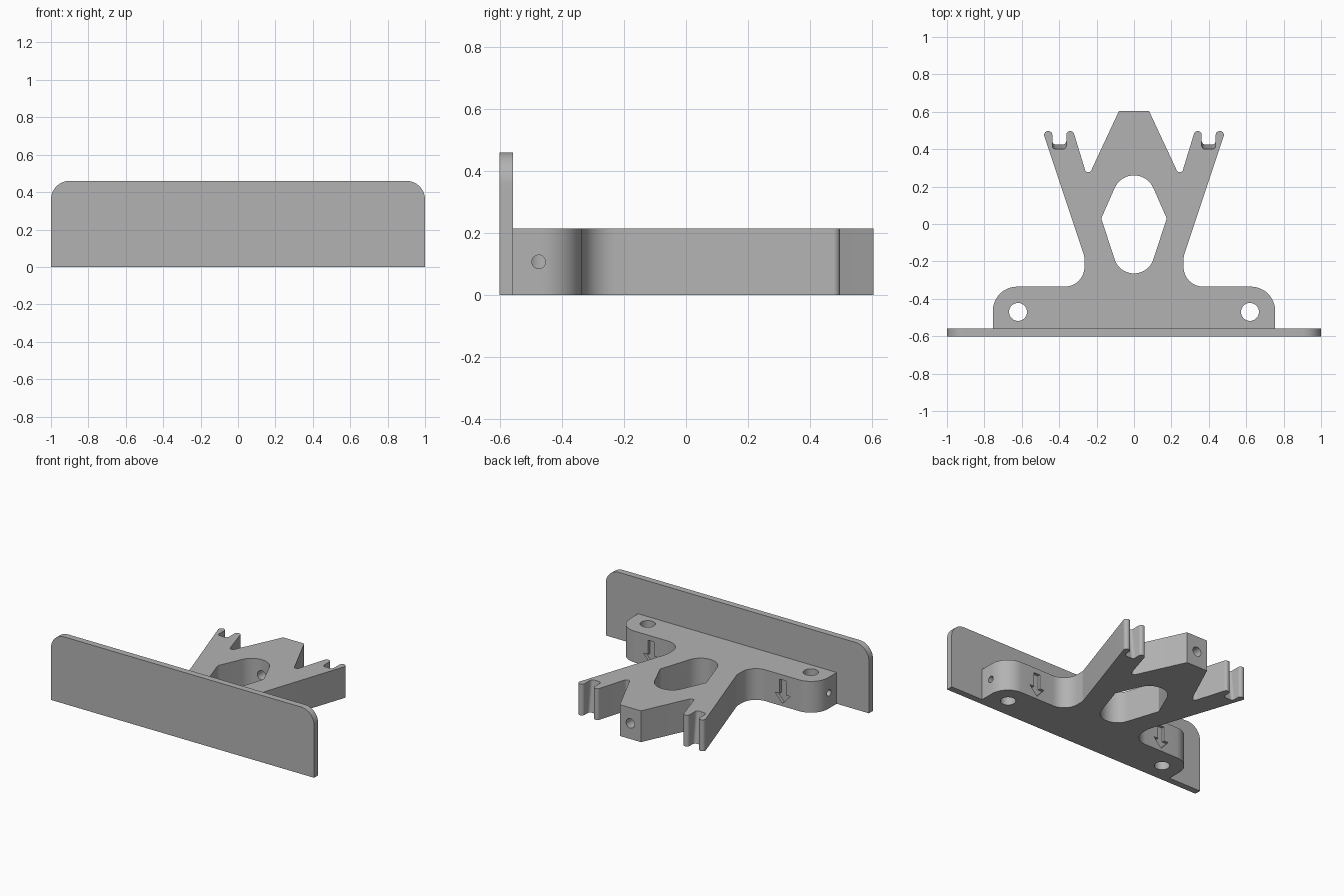
import bpy
import bmesh
from math import sin, tan, pi, radians
from mathutils import Vector, Matrix

cube = bpy.data.objects.get("Cube")
if cube:
    bpy.data.objects.remove(cube, do_unlink=True)

grey = bpy.data.materials.new("plain grey")
grey.use_nodes = True
COLOUR = (0.45, 0.45, 0.45, 1)
grey.diffuse_color = COLOUR
grey.node_tree.nodes["Principled BSDF"].inputs["Base Color"].default_value = COLOUR

HEIGHT = 0.215
MID = HEIGHT / 2
UPRIGHT = Matrix.Rotation(pi / 2, 4, "X")   # turns a flat profile to face the front


def rounded(corners, steps=12):
    """Closed outline from (x, y, radius) corners, with arcs at the corners."""
    out = []
    for i, (x, y, r) in enumerate(corners):
        p = Vector((x, y))
        if r == 0:
            out.append(p)
            continue
        a = (Vector(corners[i - 1][:2]) - p).normalized()
        b = (Vector(corners[(i + 1) % len(corners)][:2]) - p).normalized()
        half = a.angle(b) / 2
        centre = p + (a + b).normalized() * r / sin(half)
        start = (p + a * r / tan(half) - centre).normalized()
        end = (p + b * r / tan(half) - centre).normalized()
        out += [centre + start.slerp(end, k / steps) * r for k in range(steps + 1)]
    return out


def mirrored(half):
    return half + [(-x, y, r) for x, y, r in reversed(half)]


def prism(name, low, high, z0, z1, turn=Matrix()):
    """Solid between two matching outlines at two heights."""
    bm = bmesh.new()
    rings = [[bm.verts.new((p.x, p.y, z)) for p in ring] for ring, z in ((low, z0), (high, z1))]
    for ring in rings:
        bm.faces.new(ring)
    n = len(low)
    for i in range(n):
        j = (i + 1) % n
        bm.faces.new((rings[0][i], rings[0][j], rings[1][j], rings[1][i]))
    bm.transform(turn)
    bmesh.ops.recalc_face_normals(bm, faces=bm.faces)
    mesh = bpy.data.meshes.new(name)
    bm.to_mesh(mesh)
    bm.free()
    mesh.materials.append(grey)
    obj = bpy.data.objects.new(name, mesh)
    bpy.context.collection.objects.link(obj)
    return obj


def rod(radius, length, centre, rotation=(0, 0, 0)):
    bpy.ops.mesh.primitive_cylinder_add(vertices=40, radius=radius, depth=length,
                                        location=centre, rotation=rotation)
    obj = bpy.context.object
    obj.data.materials.append(grey)
    return obj


def activate(obj):
    bpy.ops.object.select_all(action="DESELECT")
    obj.select_set(True)
    bpy.context.view_layer.objects.active = obj


def cut(target, cutter):
    mod = target.modifiers.new("cut", "BOOLEAN")
    mod.operation = "DIFFERENCE"
    mod.solver = "EXACT"
    mod.object = cutter
    activate(target)
    bpy.ops.object.modifier_apply(modifier=mod.name)
    bpy.data.objects.remove(cutter, do_unlink=True)


def bracket_outline(slot_floor):
    return rounded(mirrored([
        # foot and fillet into the waist
        (0.755, -0.565, 0), (0.755, -0.335, 0.13), (0.265, -0.335, 0.105), (0.265, -0.175, 0.08),
        # forked arm tip
        (0.489, 0.497, 0.021), (0.437, 0.497, 0.02), (0.437, slot_floor, 0.02),
        (0.362, slot_floor, 0.02), (0.362, 0.497, 0.02), (0.325, 0.497, 0.02),
        # notch and central nose
        (0.248, 0.245, 0.018), (0.08, 0.605, 0)]))


# Bracket body, with slightly sloping slot floors in the forks
bracket = prism("bracket_body", bracket_outline(0.425), bracket_outline(0.4), 0, HEIGHT)

# Central opening
opening = rounded([(0, -0.507, 0.109), (0.175, 0.03, 0.02), (0, 0.427, 0.113), (-0.175, 0.03, 0.02)], 20)
cut(bracket, prism("opening_cutter", opening, opening, -0.1, HEIGHT + 0.1))

# Screw hole in the nose
cut(bracket, rod(0.032, 0.5, (0, 0.46, MID), (pi / 2, 0, 0)))

for side in (1, -1):
    # Mounting hole and the small cross hole from the foot end
    cut(bracket, rod(0.048, 0.6, (side * 0.62, -0.47, MID)))
    cut(bracket, rod(0.022, 0.2, (side * 0.72, -0.475, MID), (0, pi / 2, 0)))
    # Engraved downward arrow on the back of the foot
    half = [(0, 0.02), (0.057, 0.082), (0.024, 0.082), (0.024, 0.18)]
    loop = half + [(-x, z) for x, z in reversed(half[1:])]
    arrow = [Vector((side * 0.5 + x, z)) for x, z in loop]
    cut(bracket, prism("arrow_cutter", arrow, arrow, 0.3, 0.355, UPRIGHT))

# Front plate with rounded upper corners
panel = rounded(mirrored([(1, 0, 0), (1, 0.46, 0.1)]), 20)
plate = prism("front_plate", panel, panel, 0.558, 0.602, UPRIGHT)
plate.location.y = 0.0

for obj in (bracket, plate):
    activate(obj)
    bpy.ops.object.shade_smooth_by_angle(angle=radians(30))
